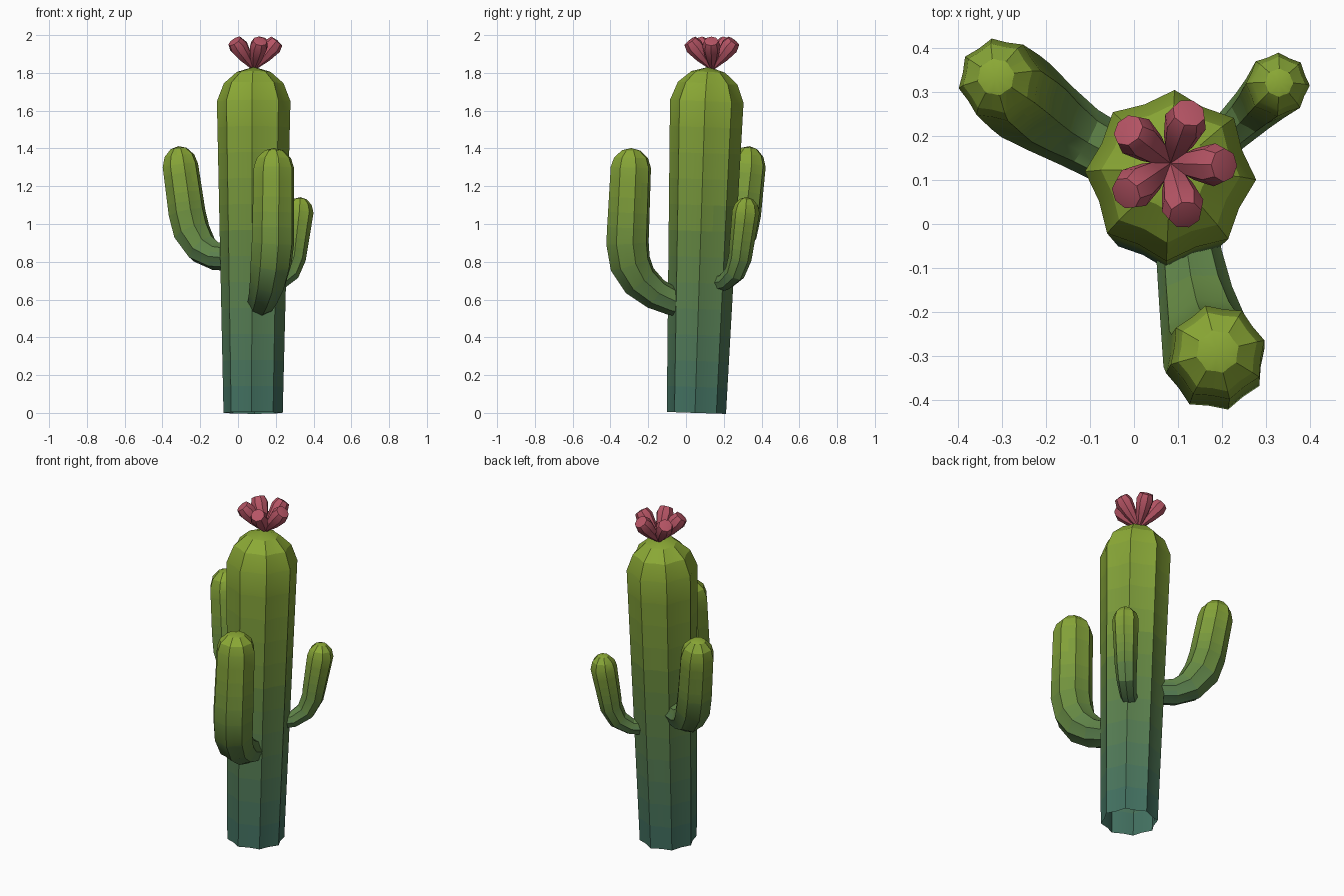
import bpy, bmesh, math
from mathutils import Vector

if "Cube" in bpy.data.objects:
    bpy.data.objects.remove(bpy.data.objects["Cube"])

Z = Vector((0, 0, 1))
BANDS = 14
LOW, MID, HIGH = (0.05, 0.16, 0.125), (0.135, 0.25, 0.05), (0.27, 0.41, 0.035)


def material(name, rgb):
    m = bpy.data.materials.new(name)
    m.diffuse_color = (*rgb, 1)
    m.use_nodes = True
    m.node_tree.nodes["Principled BSDF"].inputs["Base Color"].default_value = m.diffuse_color
    return m


def mix(a, b, t):
    return tuple(p + (q - p) * t for p, q in zip(a, b))


# Green gradient split into height bands
greens = []
for i in range(BANDS):
    t = (i + 0.5) / BANDS
    rgb = mix(LOW, MID, t * 2) if t < 0.5 else mix(MID, HIGH, t * 2 - 1)
    greens.append(material(f"green_{i}", rgb))
pink = material("petal_pink", (0.47, 0.09, 0.13))


def tube(name, rings, ribs, valley, pole, mats, shade=None, angle=25):
    """Loft ribbed rings of (centre, radius) and close the end at the pole."""
    pts = [Vector(c) for c, r in rings]
    flat = pts[-1] - pts[0]
    flat.z = 0
    side = Z.cross(flat).normalized()
    n = ribs * 2 if valley < 1 else ribs
    bm = bmesh.new()
    loops = []
    for i, (c, r) in enumerate(rings):
        tan = (pts[min(i + 1, len(pts) - 1)] - pts[max(i - 1, 0)]).normalized()
        u = (side - tan * side.dot(tan)).normalized()
        v = tan.cross(u)
        loop = []
        for k in range(n):
            a = math.tau * k / n
            rad = r * (valley if valley < 1 and k % 2 else 1)
            loop.append(bm.verts.new(pts[i] + (u * math.cos(a) + v * math.sin(a)) * rad))
        loops.append(loop)
    for a, b in zip(loops, loops[1:]):
        for k in range(n):
            j = (k + 1) % n
            bm.faces.new((a[k], a[j], b[j], b[k]))
    tip = bm.verts.new(pole)
    for k in range(n):
        bm.faces.new((loops[-1][k], loops[-1][(k + 1) % n], tip))
    bmesh.ops.recalc_face_normals(bm, faces=bm.faces)
    if shade:
        for f in bm.faces:
            t = shade(f.calc_center_median().z)
            f.material_index = max(0, min(BANDS - 1, int(t * BANDS)))
    me = bpy.data.meshes.new(name)
    bm.to_mesh(me)
    bm.free()
    ob = bpy.data.objects.new(name, me)
    bpy.context.collection.objects.link(ob)
    for m in mats:
        me.materials.append(m)
    bpy.ops.object.select_all(action='DESELECT')
    ob.select_set(True)
    bpy.context.view_layer.objects.active = ob
    bpy.ops.object.shade_smooth_by_angle(angle=math.radians(angle))
    return ob


# Trunk: slight lean and flare, open underneath, domed top
rings = []
for i in range(13):
    t = i / 12
    rings.append(((0.08 + 0.003 * t, 0.055 + 0.055 * t, 1.65 * t), 0.157 + 0.038 * t))
rings += [((0.083, 0.115, 1.745), 0.158), ((0.083, 0.118, 1.805), 0.09)]
tube("trunk", rings, 8, 0.885, (0.083, 0.12, 1.832), greens, lambda z: z / 1.8)


def arm(name, path, top):
    rings = list(path)
    (c, r) = path[-1]
    c, top = Vector(c), Vector(top)
    rings += [(c.lerp(top, 0.5), r * 0.84), (c.lerp(top, 0.88), r * 0.45)]
    low = path[0][0][2]
    # Subdivide the long straight column so the colour bands follow the height
    a, b = path[-2], path[-1]
    extra = [(Vector(a[0]).lerp(c, k / 5), a[1] + (b[1] - a[1]) * k / 5) for k in range(1, 5)]
    i = len(path) - 1
    rings[i:i] = extra
    tube(name, rings, 8, 0.9, top, greens,
         lambda z: 0.32 + 0.64 * (z - low) / (top.z - low))


# Arms: curved elbow growing out of the trunk, then an upright column
arm("front_arm", [((0.115, 0.0, 0.575), 0.07), ((0.125, -0.07, 0.59), 0.075),
                  ((0.14, -0.16, 0.63), 0.085), ((0.16, -0.245, 0.70), 0.10),
                  ((0.175, -0.295, 0.79), 0.112), ((0.185, -0.31, 0.90), 0.116),
                  ((0.19, -0.292, 1.30), 0.11)], (0.19, -0.29, 1.402))
arm("left_arm", [((-0.02, 0.14, 0.82), 0.07), ((-0.12, 0.195, 0.83), 0.075),
                 ((-0.19, 0.24, 0.87), 0.088), ((-0.245, 0.28, 0.96), 0.1),
                 ((-0.27, 0.30, 1.06), 0.1), ((-0.305, 0.328, 1.31), 0.096)],
    (-0.315, 0.335, 1.412))
arm("right_arm", [((0.16, 0.16, 0.685), 0.045), ((0.22, 0.21, 0.695), 0.047),
                  ((0.27, 0.258, 0.74), 0.055), ((0.298, 0.286, 0.82), 0.062),
                  ((0.327, 0.317, 1.065), 0.073)], (0.33, 0.322, 1.142))

# Flower: five blunt petals fanning out from the crown
base = Vector((0.083, 0.138, 1.82))
for k in range(5):
    a = math.radians(-2 + 72 * k)
    axis = Vector((math.cos(a) * 0.122, math.sin(a) * 0.122, 0.148))
    petal = [(base + axis * s, r) for s, r in
             ((0, 0.008), (0.45, 0.036), (0.82, 0.049), (1.0, 0.038))]
    tube(f"petal_{k + 1}", petal, 8, 1, base + axis * 1.03, [pink], angle=40)
